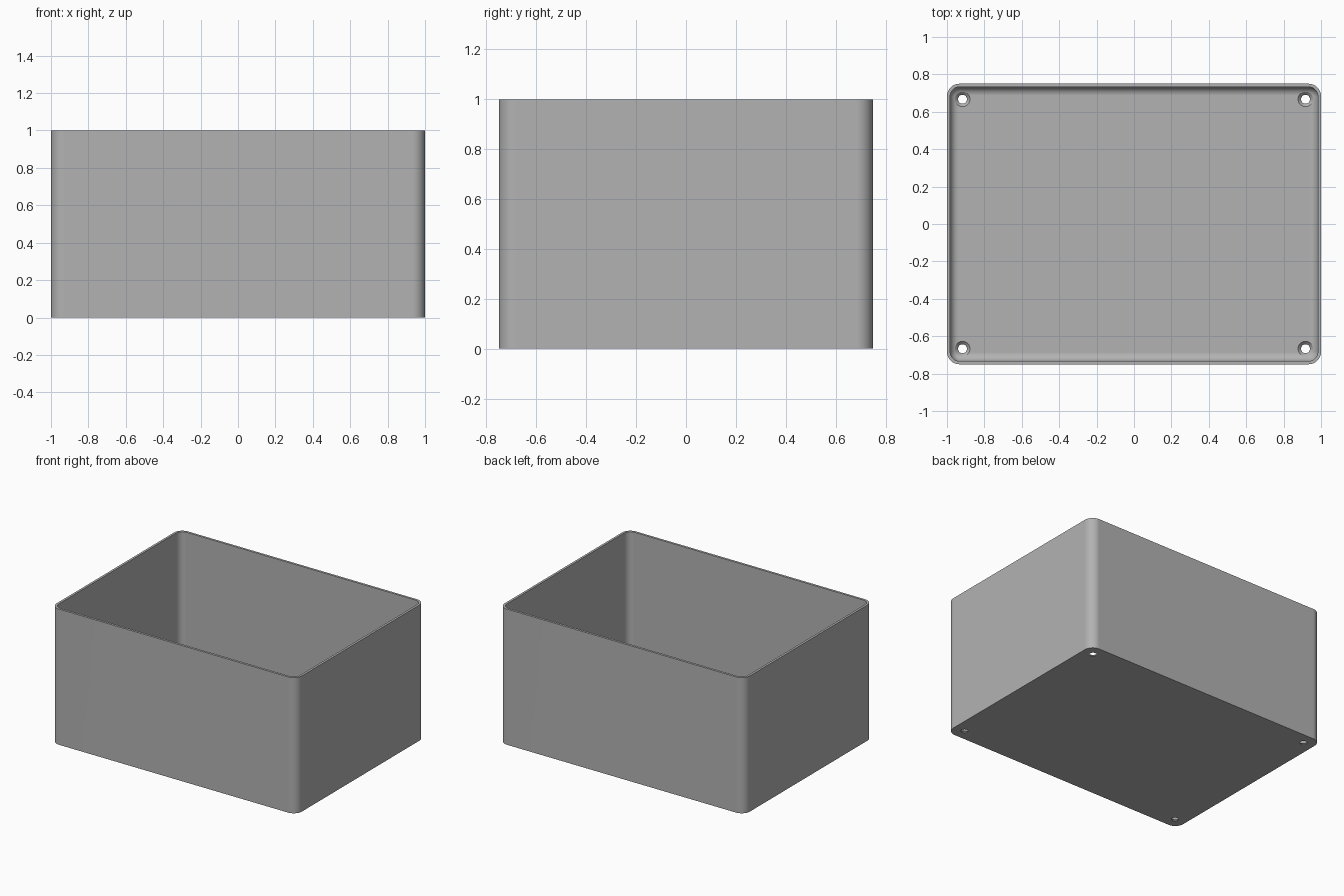
import bpy
import bmesh
import math

if "Cube" in bpy.data.objects:
    bpy.data.objects.remove(bpy.data.objects["Cube"])

HALF_X, HALF_Y, HEIGHT = 1.0, 0.75, 1.0
WALL, FLOOR = 0.017, 0.02
CORNER, FILLET = 0.067, 0.046
STEPS = 10

grey = bpy.data.materials.new("plain grey")
grey.use_nodes = True
colour = (0.45, 0.45, 0.45, 1)
grey.diffuse_color = colour
grey.node_tree.nodes["Principled BSDF"].inputs["Base Color"].default_value = colour


def rounded_ring(bm, inset, z):
    """Rounded rectangle of vertices, inset from the outer wall."""
    r = CORNER - inset
    verts = []
    for quarter, (sx, sy) in enumerate([(1, 1), (-1, 1), (-1, -1), (1, -1)]):
        for i in range(STEPS + 1):
            a = (quarter + i / STEPS) * math.pi / 2
            verts.append(bm.verts.new((sx * (HALF_X - CORNER) + r * math.cos(a),
                                       sy * (HALF_Y - CORNER) + r * math.sin(a), z)))
    return verts


def circle_ring(bm, x, y, r, z, n=32):
    return [bm.verts.new((x + r * math.cos(i * math.tau / n),
                          y + r * math.sin(i * math.tau / n), z)) for i in range(n)]


def loft(bm, rings):
    """Closed skin through a stack of rings, capped at both ends."""
    for a, b in zip(rings, rings[1:]):
        for i in range(len(a)):
            j = (i + 1) % len(a)
            bm.faces.new((a[i], a[j], b[j], b[i]))
    bm.faces.new(rings[0][::-1])
    bm.faces.new(rings[-1])


def make_object(name, bm):
    bmesh.ops.recalc_face_normals(bm, faces=bm.faces)
    mesh = bpy.data.meshes.new(name)
    bm.to_mesh(mesh)
    bm.free()
    mesh.materials.append(grey)
    ob = bpy.data.objects.new(name, mesh)
    bpy.context.collection.objects.link(ob)
    return ob


# Open tray: outer wall, rim, inner wall, and a fillet down to the floor
bm = bmesh.new()
rings = [rounded_ring(bm, 0, 0), rounded_ring(bm, 0, HEIGHT), rounded_ring(bm, WALL, HEIGHT)]
for i in range(STEPS + 1):
    a = i / STEPS * math.pi / 2
    rings.append(rounded_ring(bm, WALL + FILLET * (1 - math.cos(a)),
                              FLOOR + FILLET * (1 - math.sin(a))))
loft(bm, rings)
box = make_object("open_box", bm)

# Countersunk screw holes in the four floor corners
bm = bmesh.new()
for sx in (-1, 1):
    for sy in (-1, 1):
        profile = [(0.024, -0.1), (0.024, FLOOR - 0.016), (0.04, FLOOR), (0.04, 0.1)]
        loft(bm, [circle_ring(bm, sx * 0.917, sy * 0.667, r, z) for r, z in profile])
cutter = make_object("screw_hole_cutter", bm)
cutter.hide_render = True

cut = box.modifiers.new("screw holes", "BOOLEAN")
cut.object = cutter
cut.operation = "DIFFERENCE"
cut.solver = "EXACT"

bpy.ops.object.select_all(action="DESELECT")
box.select_set(True)
bpy.context.view_layer.objects.active = box
bpy.ops.object.modifier_apply(modifier=cut.name)
bpy.data.objects.remove(cutter)

# Smooth rounded corners with crisp rim and flat walls
bpy.ops.object.shade_smooth_by_angle(angle=math.radians(30))
weighted = box.modifiers.new("flat wall shading", "WEIGHTED_NORMAL")
weighted.keep_sharp = True
